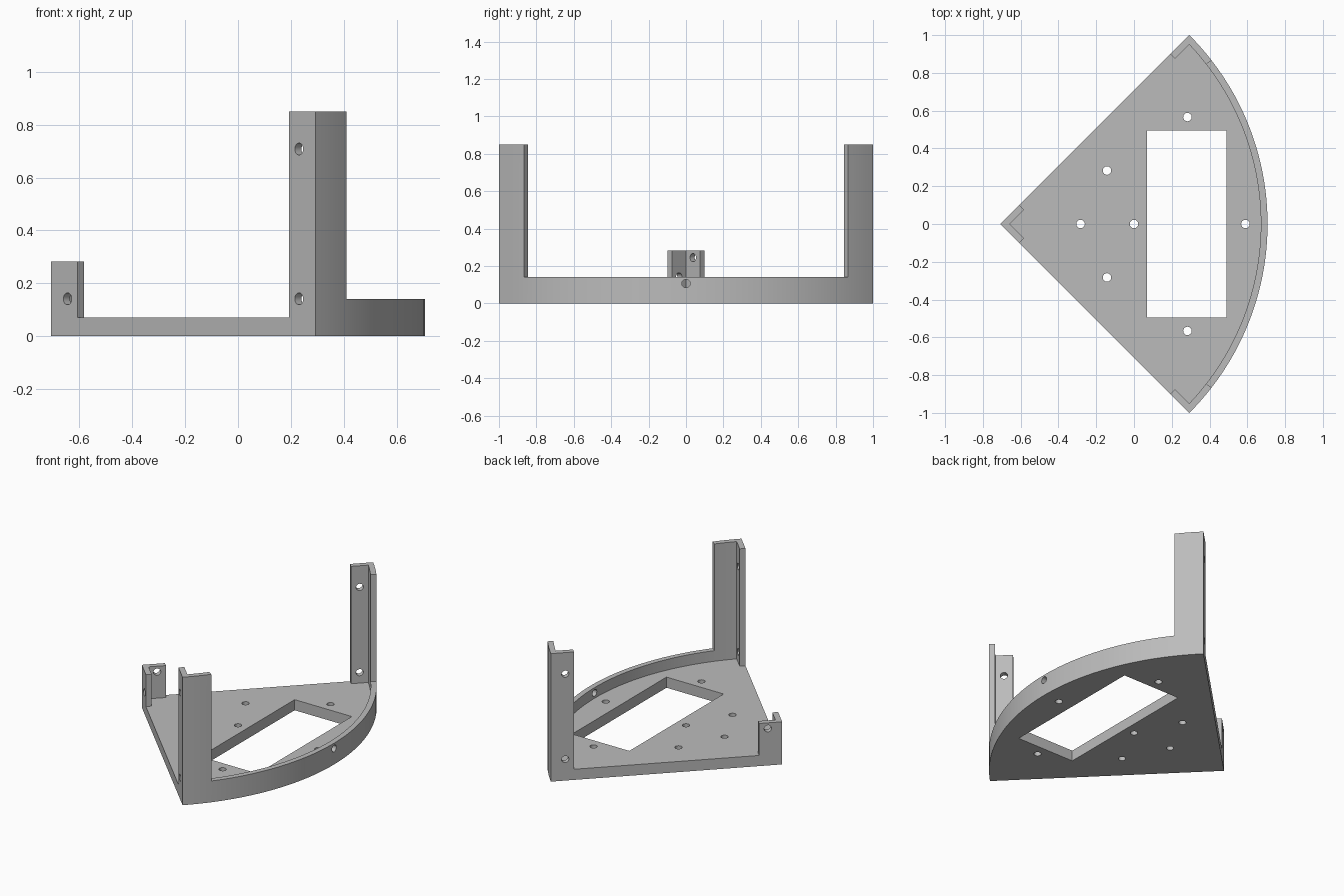
import bpy, bmesh
from math import sin, cos, asin, radians, pi
from mathutils import Vector

cube = bpy.data.objects.get("Cube")
if cube:
    bpy.data.objects.remove(cube, do_unlink=True)

R = 2 ** 0.5          # sector radius
WALL = 0.0354         # wall thickness
LEG = R / 10          # length of the straight post flanges
STEP = 1.8            # degrees per arc facet
APEX = Vector((-R / 2, 0, 0))
HOLE = 0.0225
PLATE_H, RIM_H, APEX_H, POST_H = 0.0707, 0.1414, 0.283, 0.85

grey = bpy.data.materials.new("light grey plastic")
grey.use_nodes = True
grey.diffuse_color = (0.5, 0.5, 0.5, 1)
grey.node_tree.nodes["Principled BSDF"].inputs["Base Color"].default_value = (0.5, 0.5, 0.5, 1)


def polar(r, deg):
    a = radians(deg)
    return APEX.x + r * cos(a), r * sin(a)


def arc(r, first, last):
    """Points on an arc, counted in facet steps from the middle."""
    d = 1 if last >= first else -1
    return [polar(r, i * STEP) for i in range(first, last + d, d)]


def along_edge(s, inset, side):
    """Point at distance s along a straight edge, moved inward by inset."""
    k = 0.5 ** 0.5
    return APEX.x + (s + inset) * k, side * (s - inset) * k


def new_object(name, bm):
    bmesh.ops.recalc_face_normals(bm, faces=bm.faces)
    mesh = bpy.data.meshes.new(name)
    bm.to_mesh(mesh)
    bm.free()
    mesh.materials.append(grey)
    obj = bpy.data.objects.new(name, mesh)
    bpy.context.collection.objects.link(obj)
    return obj


def prism(name, points, z0, z1):
    bm = bmesh.new()
    face = bm.faces.new([bm.verts.new((x, y, z0)) for x, y in points])
    top = bmesh.ops.extrude_face_region(bm, geom=[face])["geom"]
    verts = [v for v in top if isinstance(v, bmesh.types.BMVert)]
    bmesh.ops.translate(bm, verts=verts, vec=(0, 0, z1 - z0))
    return new_object(name, bm)


def drill(center, direction, depth=0.2):
    bm = bmesh.new()
    bmesh.ops.create_cone(bm, cap_ends=True, segments=24, radius1=HOLE, radius2=HOLE, depth=depth)
    turn = Vector((0, 0, 1)).rotation_difference(Vector(direction)).to_matrix()
    bmesh.ops.rotate(bm, verts=bm.verts, cent=(0, 0, 0), matrix=turn)
    bmesh.ops.translate(bm, verts=bm.verts, vec=center)
    return new_object("drill", bm)


def combine(target, other, operation):
    mod = target.modifiers.new(operation.lower(), 'BOOLEAN')
    mod.operation, mod.solver, mod.object = operation, 'EXACT', other
    bpy.context.view_layer.objects.active = target
    bpy.ops.object.modifier_apply(modifier=mod.name)
    bpy.data.objects.remove(other, do_unlink=True)


# Quarter-circle base plate
N = 25
bracket = prism("sector_bracket", [(APEX.x, 0)] + arc(R, -N, N), 0, PLATE_H)

# Low curved rim
M = N - 2
rim = prism("rim", arc(R, -M, M) + arc(R - WALL, M, -M), 0, RIM_H)
combine(bracket, rim, 'UNION')

# Short corner post at the apex
apex_post = prism("apex_post", [
    (APEX.x, 0), along_edge(LEG, 0, -1), along_edge(LEG, WALL, -1),
    along_edge(WALL, WALL, 1), along_edge(LEG, WALL, 1), along_edge(LEG, 0, 1)], 0, APEX_H)
combine(bracket, apex_post, 'UNION')

# Tall posts at both ends of the arc
corner = 45 - asin(WALL / (R - WALL)) * 180 / pi
for side in (-1, 1):
    E = N - 4
    outline = [along_edge(R - LEG, 0, side)]
    outline += arc(R, side * N, side * E)
    outline += arc(R - WALL, side * E, side * (N - 1))
    outline += [polar(R - WALL, side * corner), along_edge(R - LEG, WALL, side)]
    combine(bracket, prism("tall_post", outline, 0, POST_H), 'UNION')

# Rectangular window
window = prism("window", [(0.07, -0.495), (0.49, -0.495), (0.49, 0.495), (0.07, 0.495)], -0.1, 0.3)
combine(bracket, window, 'DIFFERENCE')

# Screw holes through the plate
plate_holes = [(-0.283, 0), (0, 0), (0.59, 0)]
for side in (-1, 1):
    plate_holes += [(-0.143, side * 0.283), (0.283, side * 0.566)]
for x, y in plate_holes:
    combine(bracket, drill((x, y, PLATE_H / 2), (0, 0, 1)), 'DIFFERENCE')

# Screw holes through the post flanges
INSET = 0.088
for side in (-1, 1):
    apex_z = 0.245 if side > 0 else RIM_H
    for s, z in ((INSET, apex_z), (R - INSET, RIM_H), (R - INSET, 0.708)):
        x, y = along_edge(s, WALL / 2, side)
        combine(bracket, drill((x, y, z), (1, -side, 0), 0.08), 'DIFFERENCE')

# Cable hole through the middle of the rim
combine(bracket, drill((R / 2, 0, 0.106), (1, 0, 0), 0.12), 'DIFFERENCE')

# Tidy flat areas and shade the curves
bm = bmesh.new()
bm.from_mesh(bracket.data)
bmesh.ops.remove_doubles(bm, verts=bm.verts, dist=0.0001)
bmesh.ops.dissolve_limit(bm, angle_limit=radians(0.3), verts=bm.verts, edges=bm.edges)
bm.to_mesh(bracket.data)
bm.free()
bpy.ops.object.select_all(action='DESELECT')
bracket.select_set(True)
bpy.context.view_layer.objects.active = bracket
bpy.ops.object.shade_smooth_by_angle(angle=radians(25))
